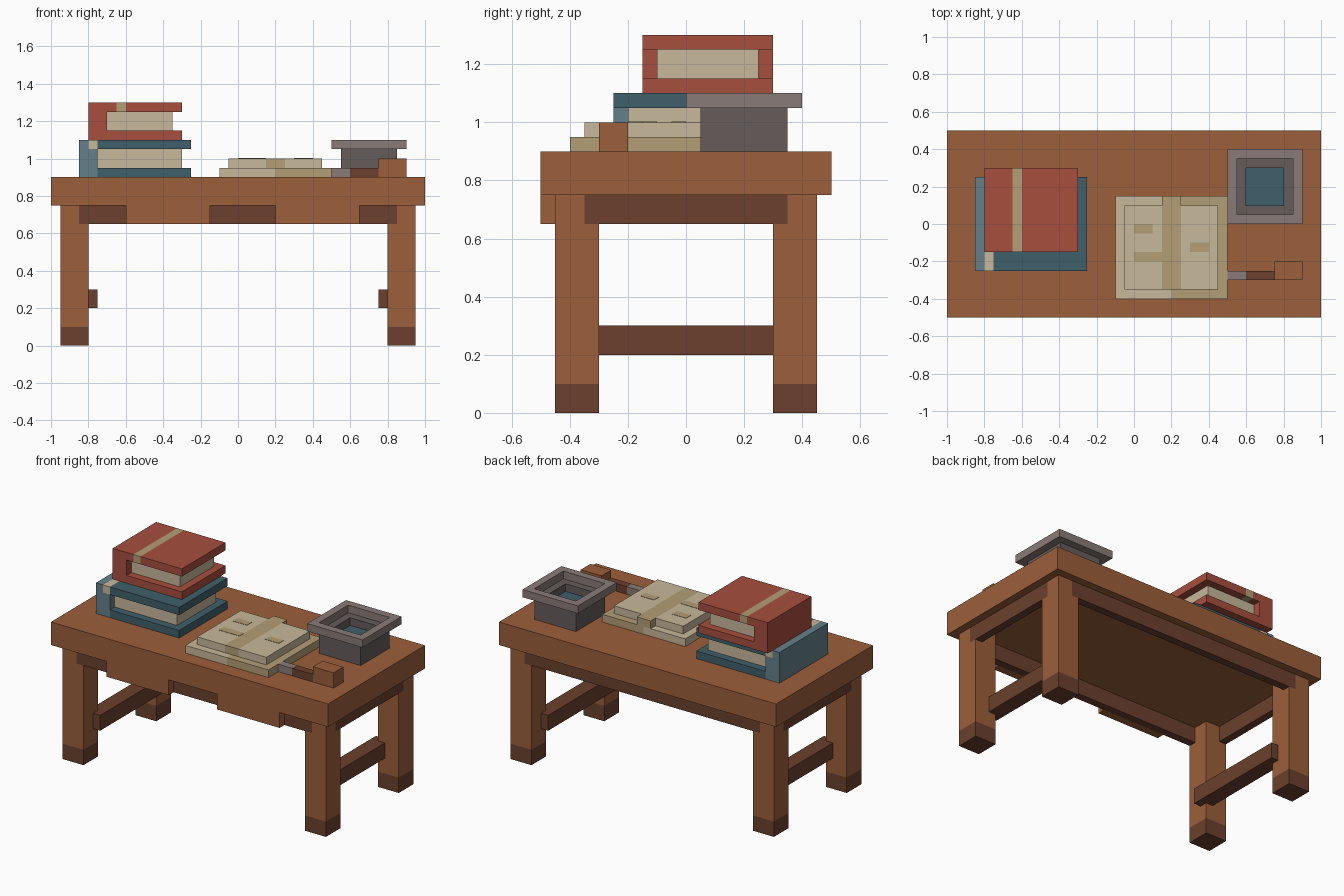
import bpy
import bmesh
from mathutils import Vector

cube = bpy.data.objects.get("Cube")
if cube:
    bpy.data.objects.remove(cube, do_unlink=True)


def material(name, code):
    # sRGB hex code to a flat linear material
    srgb = [int(code[i:i + 2], 16) / 255 for i in (0, 2, 4)]
    colour = [c / 12.92 if c < 0.04 else ((c + 0.055) / 1.055) ** 2.4 for c in srgb] + [1]
    mat = bpy.data.materials.new(name)
    mat.use_nodes = True
    mat.diffuse_color = colour
    shader = next(n for n in mat.node_tree.nodes if n.type == 'BSDF_PRINCIPLED')
    shader.inputs["Base Color"].default_value = colour
    return mat


wood = material("warm wood", "9c5f3a")
dark_wood = material("dark wood", "6b402d")
red = material("red cover", "a74e3e")
teal = material("dark teal", "40606b")
pale_teal = material("pale teal", "65808a")
cream = material("cream paper", "c8b89b")
tan = material("tan paper", "b39f76")
stone = material("light stone", "8a7b78")
dark_stone = material("dark stone", "655c5b")


def finish(name, bm, mats):
    bmesh.ops.recalc_face_normals(bm, faces=bm.faces)
    mesh = bpy.data.meshes.new(name)
    bm.to_mesh(mesh)
    bm.free()
    for mat in mats:
        mesh.materials.append(mat)
    obj = bpy.data.objects.new(name, mesh)
    bpy.context.collection.objects.link(obj)
    return obj


def box(name, mat, x, y, z):
    # axis-aligned block given by its (low, high) range on each axis
    bm = bmesh.new()
    bmesh.ops.create_cube(bm, size=1)
    low, high = (Vector(p) for p in zip(x, y, z))
    for v in bm.verts:
        v.co = [(a + b) / 2 + c * (b - a) for a, b, c in zip(low, high, v.co)]
    return finish(name, bm, [mat])


def mirrored(r, sign):
    return tuple(sorted((r[0] * sign, r[1] * sign)))


# Table top
box("table_top", wood, (-1, 1), (-0.5, 0.5), (0.75, 0.9))

# Legs with dark feet; the upper block steps around the apron ends
for sx, side in ((1, "left"), (-1, "right")):
    for sy, end in ((-1, "front"), (1, "back")):
        name = end + "_" + side
        lx, ly = mirrored((0.8, 0.95), sx), mirrored((0.3, 0.45), sy)
        box(name + "_foot", dark_wood, lx, ly, (0, 0.1))
        box(name + "_leg", wood, lx, ly, (0.1, 0.65))
        box(name + "_leg_corner", wood, mirrored((0.85, 0.95), sx),
            mirrored((0.35, 0.45), sy), (0.65, 0.75))
        box(name + "_leg_inner", wood, mirrored((0.8, 0.9), sx),
            mirrored((0.3, 0.4), sy), (0.65, 0.75))
    # Side apron and low stretcher
    box(side + "_apron", dark_wood, mirrored((0.9, 0.95), sx), (-0.35, 0.35), (0.65, 0.75))
    box(side + "_stretcher", dark_wood, mirrored((0.75, 0.85), sx), (-0.35, 0.35), (0.2, 0.3))

# Long aprons and the two front panels
for sy, end in ((-1, "front"), (1, "back")):
    box(end + "_apron", dark_wood, (-0.85, 0.85), mirrored((0.4, 0.45), sy), (0.65, 0.75))
box("right_front_panel", wood, (-0.6, -0.15), (-0.5, -0.45), (0.65, 0.75))
box("left_front_panel", wood, (0.2, 0.65), (-0.5, -0.45), (0.65, 0.75))


def book(name, cover, spine, band, x, y, z, stripe):
    # spine, two covers, recessed pages and a band across the top cover
    low, high = z
    hinge = x[0] + 0.1
    box(name + "_bottom_cover", cover, (hinge, x[1]), y, (low, low + 0.05))
    box(name + "_pages", cream, (hinge, x[1] - 0.05), (y[0] + 0.05, y[1] - 0.05),
        (low + 0.05, high - 0.05))
    box(name + "_spine", spine, (x[0], hinge), y, (low, high - 0.05))
    top = (high - 0.05, high)
    box(name + "_spine_top", spine, (x[0], stripe[0]), y, top)
    box(name + "_band", band, stripe, y, top)
    box(name + "_top_cover", cover, (stripe[1], x[1]), y, top)


book("lower_book", teal, pale_teal, cream, (-0.85, -0.25), (-0.25, 0.25), (0.9, 1.1), (-0.8, -0.75))
book("upper_book", red, red, tan, (-0.8, -0.3), (-0.15, 0.3), (1.1, 1.3), (-0.65, -0.6))

# Open book: lower sheets, upper pages, raised spine band, written lines
box("open_book_right_base", cream, (-0.1, 0.2), (-0.4, 0.15), (0.9, 0.95))
box("open_book_left_base", tan, (0.2, 0.5), (-0.4, 0.15), (0.9, 0.95))
box("open_book_right_page", cream, (-0.05, 0.15), (-0.35, 0.1), (0.95, 1))
box("open_book_left_page", cream, (0.25, 0.45), (-0.35, 0.1), (0.95, 1))
box("open_book_band", tan, (0.15, 0.25), (-0.35, 0.15), (0.95, 1))
for i, (x, y) in enumerate((((0, 0.1), -0.05), ((0, 0.15), -0.2), ((0.3, 0.4), -0.15))):
    box("written_line_%d" % (i + 1), tan, x, (y, y + 0.05), (0.999, 1.002))

# Pen lying beside the open book
box("pen_tip", stone, (0.5, 0.6), (-0.3, -0.25), (0.9, 0.95))
box("pen_shaft", dark_wood, (0.6, 0.75), (-0.3, -0.25), (0.9, 0.95))
box("pen_handle", wood, (0.75, 0.9), (-0.3, -0.2), (0.9, 1))

# Ink pot: square rings following a profile, flared rim, ink inside
profile = [(0.15, 0.9), (0.15, 1.05), (0.2, 1.05), (0.2, 1.1),
           (0.15, 1.1), (0.15, 1.05), (0.1, 1.05), (0.1, 1)]
bm = bmesh.new()
rings = [[bm.verts.new((0.7 + r * a, 0.2 + r * b, z))
          for a, b in ((-1, -1), (1, -1), (1, 1), (-1, 1))] for r, z in profile]
for i, (lower, upper) in enumerate(zip(rings, rings[1:])):
    for k in range(4):
        n = (k + 1) % 4
        face = bm.faces.new((lower[k], lower[n], upper[n], upper[k]))
        face.material_index = 1 if 1 <= i <= 4 else 0
bm.faces.new(rings[0][::-1])
bm.faces.new(rings[-1]).material_index = 2
finish("ink_pot", bm, [dark_stone, stone, teal])
